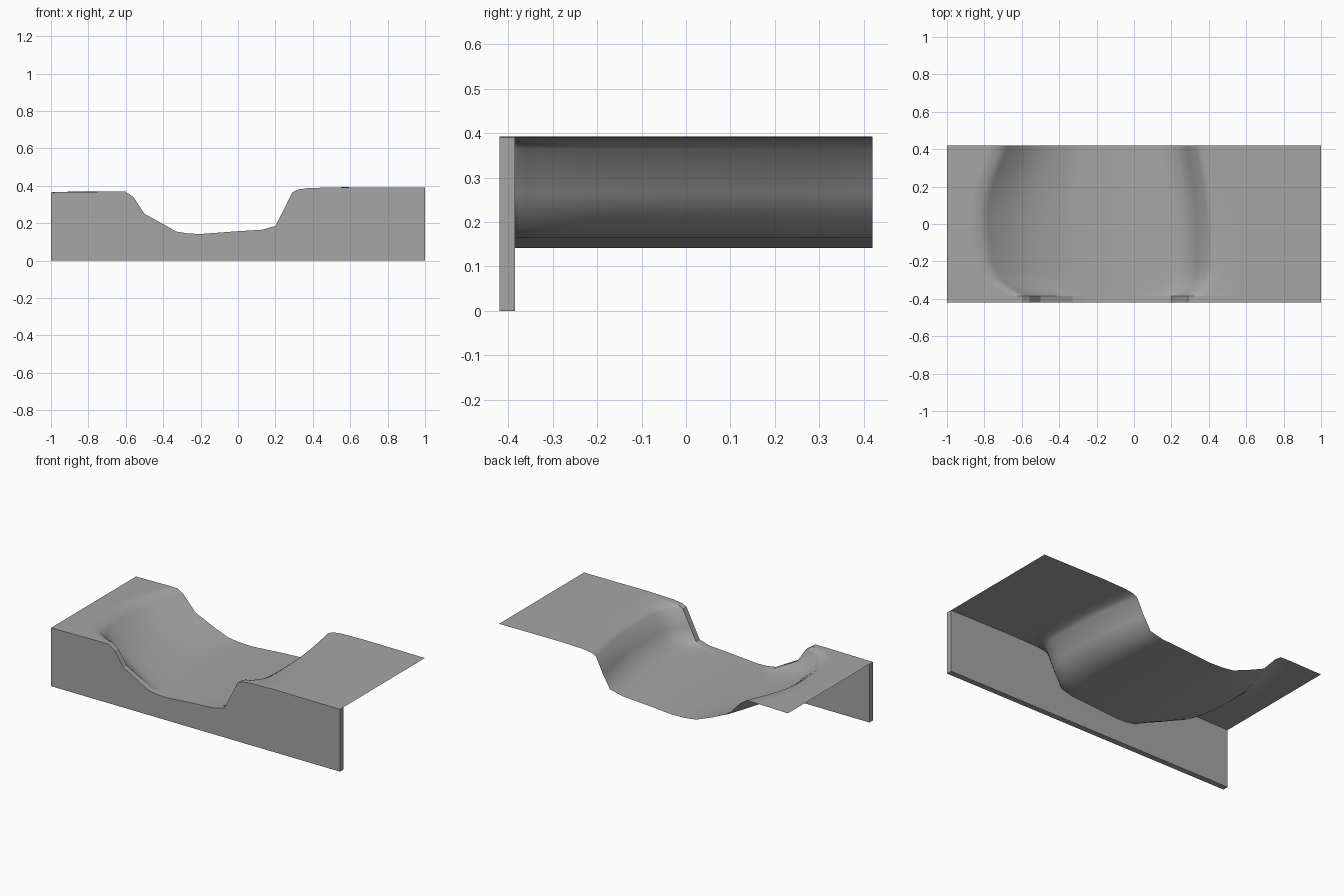
import bpy
import bmesh

if "Cube" in bpy.data.objects:
    bpy.data.objects.remove(bpy.data.objects["Cube"], do_unlink=True)

FRONT, INNER, BACK = -0.42, -0.385, 0.42

stone = bpy.data.materials.new("plain grey")
stone.use_nodes = True
stone.diffuse_color = (0.38, 0.38, 0.38, 1)
stone.node_tree.nodes["Principled BSDF"].inputs["Base Color"].default_value = (0.38, 0.38, 0.38, 1)

# Valley cross-section: x, z, and how far each point follows the bank's bend
SECTION = [
    (-1, .365, 0), (-.66, .369, 1), (-.6, .368, 1), (-.56, .34, 1),
    (-.5, .25, .8), (-.4, .195, .6), (-.33, .155, .3), (-.27, .145, .15),
    (-.2, .142, 0), (0, .157, 0), (.13, .165, .3), (.2, .185, .8),
    (.24, .265, 1), (.29, .365, 1), (.32, .38, 1), (.38, .388, 1),
    (.55, .392, .4), (1, .39, 0),
]
# Bend of the banks along the depth: y, left shift, right shift
BENDS = [
    (INNER, 0, 0), (-.35, -.08, .05), (-.28, -.16, .09), (-.15, -.205, .1),
    (.05, -.22, .095), (.22, -.19, .075), (BACK, -.11, .04),
]


def spline(rows, steps):
    """Smooth the rows with a Catmull-Rom curve."""
    out = []
    for i in range(len(rows) - 1):
        a, b, c, d = (rows[min(max(i + k, 0), len(rows) - 1)] for k in (-1, 0, 1, 2))
        for s in range(steps):
            t = s / steps
            out.append([(2 * q + (r - p) * t + (2 * p - 5 * q + 4 * r - u) * t * t
                         + (3 * q - p - 3 * r + u) * t ** 3) / 2
                        for p, q, r, u in zip(a, b, c, d)])
    return out + [rows[-1]]


def add_object(name, bm):
    mesh = bpy.data.meshes.new(name)
    bm.to_mesh(mesh)
    bm.free()
    mesh.materials.append(stone)
    obj = bpy.data.objects.new(name, mesh)
    bpy.context.collection.objects.link(obj)
    return obj


# Valley ground: a thin sheet lofted from front to back
bm = bmesh.new()
rows = []
for y, left, right in spline(BENDS, 3):
    rows.append([bm.verts.new((x + follow * (left if x < 0 else right), y, z))
                 for x, z, follow in SECTION])
for near, far in zip(rows, rows[1:]):
    for i in range(len(near) - 1):
        bm.faces.new((near[i], near[i + 1], far[i + 1], far[i]))
for face in bm.faces:
    face.smooth = True
add_object("valley_ground", bm)

# Front wall: the same section cut from a flat slab
bm = bmesh.new()
outline = [(-1, 0), (1, 0)] + [(x, z) for x, z, _ in reversed(SECTION)]
front = bm.faces.new([bm.verts.new((x, FRONT, z)) for x, z in outline])
result = bmesh.ops.extrude_face_region(bm, geom=[front], use_keep_orig=True)
moved = [v for v in result["geom"] if isinstance(v, bmesh.types.BMVert)]
bmesh.ops.translate(bm, verts=moved, vec=(0, INNER - FRONT, 0))
bmesh.ops.recalc_face_normals(bm, faces=bm.faces)
add_object("front_wall", bm)
